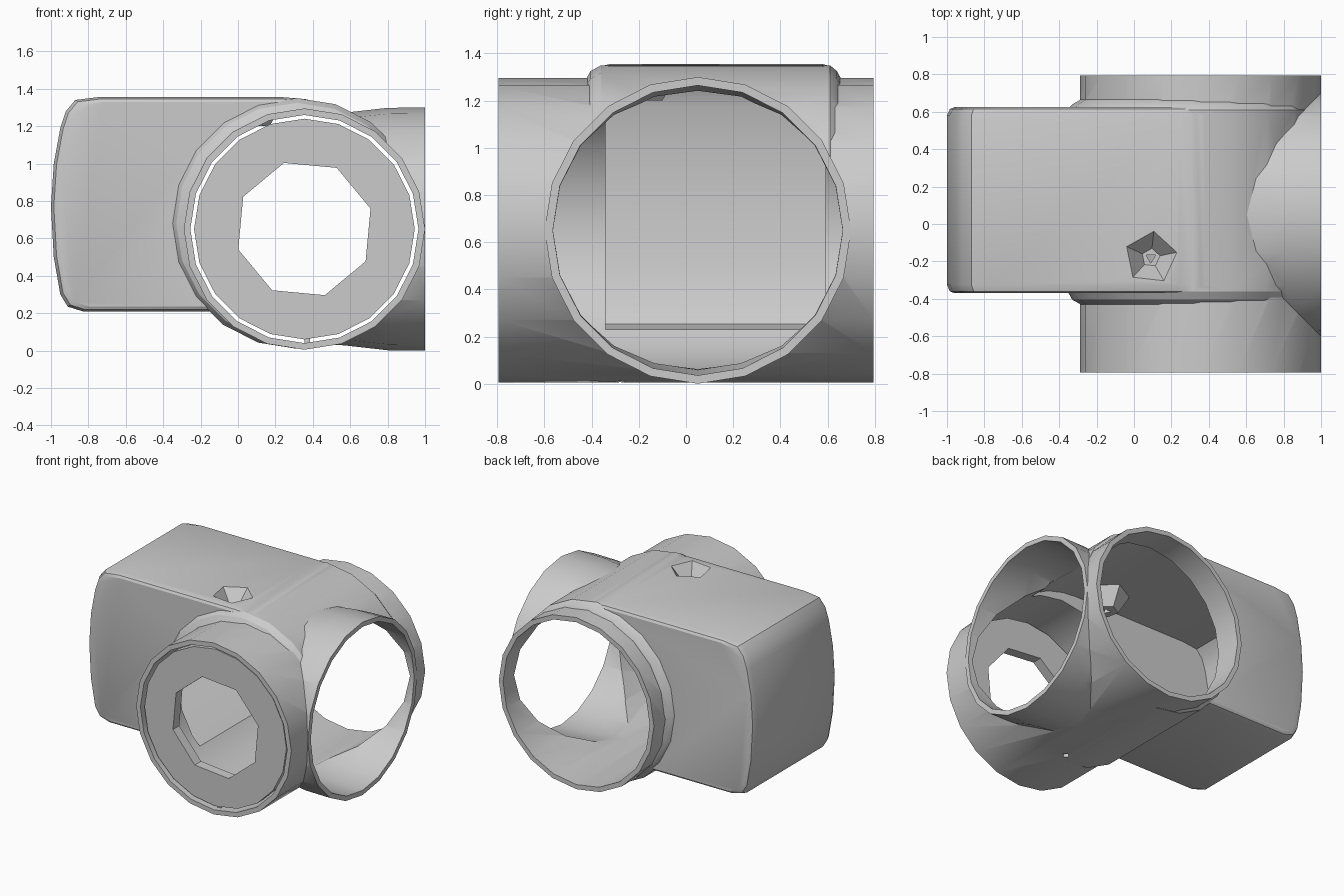
import bpy, bmesh, math

if "Cube" in bpy.data.objects:
    bpy.data.objects.remove(bpy.data.objects["Cube"])

CX, CZ = 0.355, 0.65          # axis of the main pipe
SIDES = 20


def loft(name, sections):
    """Closed solid skinned through equal-length rings of points."""
    bm = bmesh.new()
    rings = [[bm.verts.new(p) for p in s] for s in sections]
    n = len(rings[0])
    for a, b in zip(rings, rings[1:]):
        for i in range(n):
            j = (i + 1) % n
            bm.faces.new((a[i], a[j], b[j], b[i]))
    bm.faces.new(rings[0])
    bm.faces.new(rings[-1])
    bmesh.ops.recalc_face_normals(bm, faces=bm.faces)
    me = bpy.data.meshes.new(name)
    bm.to_mesh(me)
    bm.free()
    ob = bpy.data.objects.new(name, me)
    bpy.context.collection.objects.link(ob)
    return ob


def turned(name, axis, centre, profile, n=SIDES, phase=0.0):
    """Solid of revolution; profile is (position along axis, radius)."""
    u, v = centre
    secs = []
    for t, r in profile:
        ring = []
        for i in range(n):
            a = 2 * math.pi * i / n + phase
            p, q = u + r * math.cos(a), v + r * math.sin(a)
            ring.append({'X': (t, p, q), 'Y': (p, t, q), 'Z': (p, q, t)}[axis])
        secs.append(ring)
    return loft(name, secs)


def combine(ob, tool, op):
    """Apply a boolean and discard the tool."""
    tool.hide_render = True
    m = ob.modifiers.new(op, 'BOOLEAN')
    m.operation, m.solver, m.object = op, 'EXACT', tool
    bpy.context.view_layer.objects.active = ob
    bpy.ops.object.modifier_apply(modifier=m.name)
    bpy.data.objects.remove(tool)


def smooth(ob, deg):
    bpy.ops.object.select_all(action='DESELECT')
    ob.select_set(True)
    bpy.context.view_layer.objects.active = ob
    bpy.ops.object.shade_smooth_by_angle(angle=math.radians(deg))


# Outline of the square chamber in x, z (bulged end, top runs over the pipe)
CHAMBER = [(-0.75, 1.355), (-0.87, 1.34), (-0.92, 1.28), (-0.95, 1.19),
           (-0.985, 1.0), (-1.0, 0.77), (-0.985, 0.5), (-0.95, 0.3),
           (-0.91, 0.235), (-0.83, 0.21), (0.1, 0.21), (0.7, 0.65),
           (0.65, 1.23), (0.5, 1.308), (0.36, 1.345), (0.24, 1.355)]


def chamber(name, stations):
    """Chamber outline lofted along y; stations are (y, scale)."""
    return loft(name, [[(-0.1 + (x + 0.1) * k, y, 0.78 + (z - 0.78) * k)
                        for x, z in CHAMBER] for y, k in stations])


# Outer housing: main pipe, flared side outlet, chamber, blending fillets
housing = turned('pipe_housing', 'Y', (CX, CZ), [(-0.795, 0.645), (0.795, 0.645)])
combine(housing, turned('side_outlet', 'X', (0.05, CZ),
        [(0.4, 0.612), (0.57, 0.622), (0.8, 0.648), (1.0, 0.65)]), 'UNION')
combine(housing, chamber('chamber', [(-0.37, 0.955), (-0.36, 0.983), (-0.325, 1.0),
        (0.58, 1.0), (0.615, 0.983), (0.625, 0.955)]), 'UNION')
combine(housing, turned('fillet', 'Y', (CX - 0.04, CZ + 0.03),
        [(-0.43, 0.60), (-0.405, 0.645), (-0.36, 0.67),
         (0.61, 0.67), (0.64, 0.645), (0.665, 0.60)]), 'UNION')

# Hollow interior
combine(housing, chamber('chamber_cavity', [(-0.342, 0.965), (0.592, 0.965)]), 'DIFFERENCE')
combine(housing, turned('main_bore', 'Y', (CX, CZ), [(-0.9, 0.61), (0.9, 0.61)]), 'DIFFERENCE')
combine(housing, turned('side_bore', 'X', (0.05, CZ),
        [(0.37, 0.583), (0.57, 0.592), (0.8, 0.612), (1.1, 0.616)]), 'DIFFERENCE')

# Countersunk five-sided port on top with a small hole
PORT = (0.09, -0.18)
combine(housing, turned('port_cup', 'Z', PORT, [(1.20, 0.08), (1.345, 0.165)], 5, 0.2), 'UNION')
combine(housing, turned('port_sink', 'Z', PORT, [(1.25, 0.05), (1.37, 0.155)], 5, 0.2), 'DIFFERENCE')
combine(housing, turned('port_hole', 'Z', PORT, [(1.1, 0.03), (1.3, 0.03)], 3, 0.5), 'DIFFERENCE')

# Small drain hole underneath
combine(housing, turned('drain', 'Z', (0.37, -0.28), [(-0.1, 0.025), (0.2, 0.025)], 4), 'DIFFERENCE')
smooth(housing, 25)

# Front ring plate with an octagonal opening, held by a small peg
plate = turned('front_ring_plate', 'Y', (CX, CZ), [(-0.775, 0.59), (-0.70, 0.59)])
combine(plate, turned('plate_hole', 'Y', (CX, CZ), [(-0.9, 0.37), (-0.6, 0.37)], 8, 0.3), 'DIFFERENCE')
smooth(plate, 25)
peg = turned('plate_peg', 'Z', (0.37, -0.735), [(0.03, 0.02), (0.08, 0.02)], 4, math.pi / 4)
